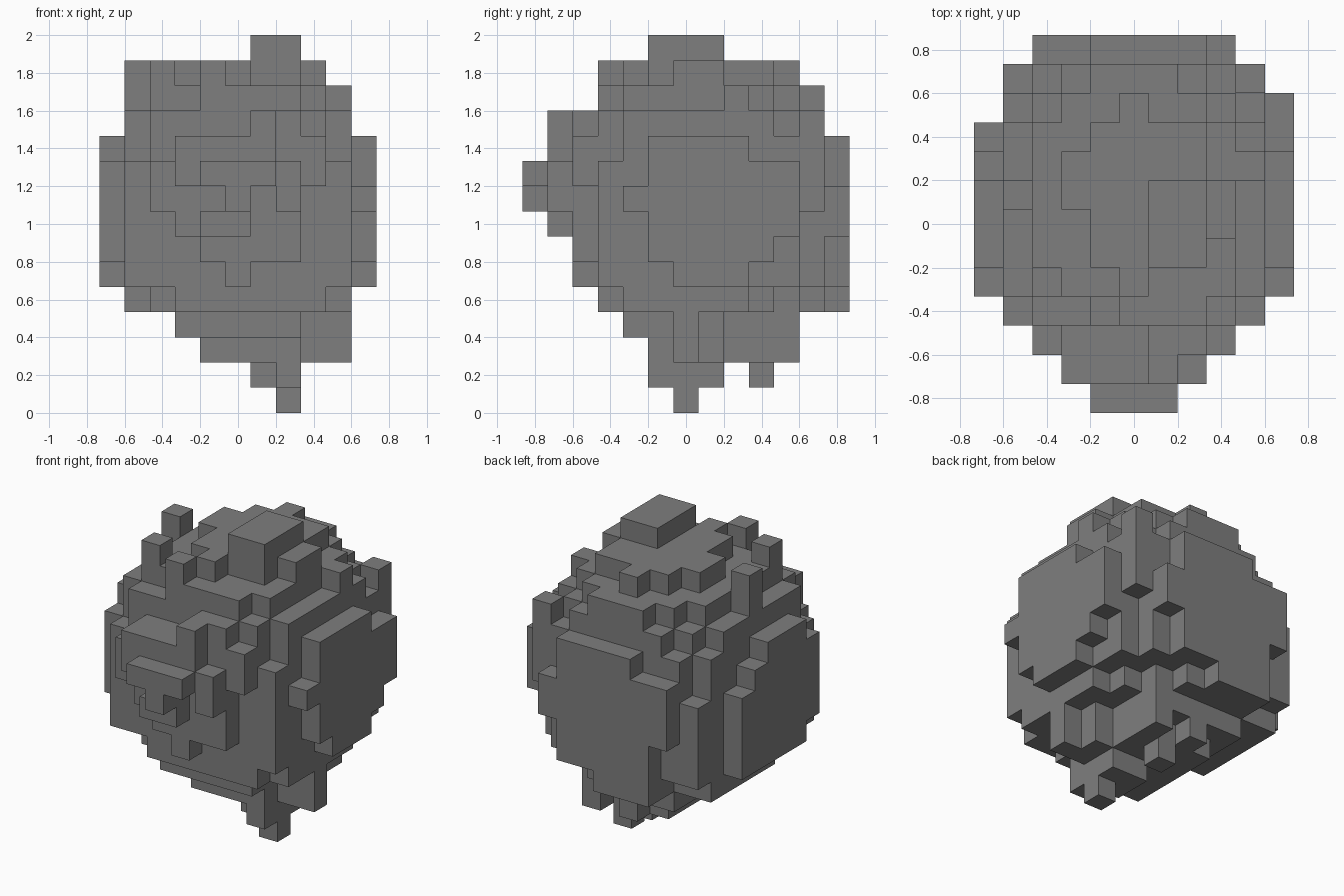
import bpy
import bmesh
from mathutils import Vector

if "Cube" in bpy.data.objects:
    bpy.data.objects.remove(bpy.data.objects["Cube"], do_unlink=True)

CELL = 2 / 15
SIZE = Vector((11, 13, 15))
cells = set()


def block(x, y, z):
    """Fill a box of cells; each range is start, end."""
    cells.update((i, j, k) for i in range(*x) for j in range(*y) for k in range(*z))


def inside_core(i, j, k):
    """Rounded boulder, tapered towards the bottom front and chipped at its corners."""
    p = 2.3
    d = (abs(i - 5) / 5.3) ** p + (abs(j - 6.5) / 5.8) ** p + (abs(k - 7.5) / 6.5) ** p
    flank = i in (1, 9)
    if d >= 1 or (flank and k > 11) or (flank and j == 3 and k > 9) or (j == 3 and k > 11):
        return False
    if k < 4:
        return 6 - k <= i < 8 and 7 - k <= j < 11
    return k > 4 or (2 * i + j >= 8 and i + j < 18)


# rounded core and its square terraces
for i in range(1, 10):
    for j in range(3, 12):
        for k in range(2, 13):
            if inside_core(i, j, k):
                cells.add((i, j, k))
block(x=(1, 9), y=(4, 11), z=(5, 11))
block(x=(1, 10), y=(4, 10), z=(5, 12))
block(x=(2, 9), y=(4, 11), z=(5, 12))
block(x=(2, 8), y=(4, 11), z=(4, 5))
block(x=(1, 2), y=(6, 11), z=(4, 5))
block(x=(3, 9), y=(4, 10), z=(11, 13))
block(x=(4, 8), y=(3, 4), z=(11, 13))

# top plateau, knob and small peaks
block(x=(4, 8), y=(5, 10), z=(12, 14))
block(x=(3, 4), y=(7, 9), z=(12, 14))
block(x=(5, 6), y=(4, 11), z=(12, 14))
block(x=(6, 8), y=(5, 8), z=(14, 15))
block(x=(8, 9), y=(6, 8), z=(11, 14))
block(x=(1, 2), y=(7, 8), z=(11, 14))
block(x=(2, 3), y=(4, 5), z=(11, 14))
block(x=(9, 10), y=(8, 9), z=(11, 13))
block(x=(4, 5), y=(3, 4), z=(13, 14))
block(x=(4, 7), y=(11, 12), z=(10, 13))

# front ridges
block(x=(3, 7), y=(1, 3), z=(9, 11))
block(x=(6, 7), y=(1, 3), z=(11, 12))
block(x=(7, 8), y=(1, 3), z=(8, 10))
block(x=(7, 8), y=(2, 4), z=(8, 12))
block(x=(4, 7), y=(0, 2), z=(9, 10))
block(x=(5, 6), y=(0, 2), z=(8, 9))
block(x=(4, 6), y=(1, 2), z=(7, 8))
block(x=(3, 8), y=(2, 3), z=(7, 9))
block(x=(4, 8), y=(2, 3), z=(6, 7))
block(x=(5, 6), y=(2, 3), z=(5, 6))
block(x=(2, 3), y=(2, 3), z=(8, 10))
block(x=(8, 9), y=(2, 4), z=(9, 11))
block(x=(2, 9), y=(3, 4), z=(5, 11))
block(x=(9, 10), y=(3, 4), z=(5, 10))
block(x=(1, 2), y=(3, 4), z=(6, 10))

# plate on the left (+x) side
block(x=(10, 11), y=(5, 11), z=(7, 10))
block(x=(10, 11), y=(5, 9), z=(6, 11))
block(x=(10, 11), y=(9, 10), z=(6, 7))
block(x=(10, 11), y=(6, 9), z=(5, 6))
block(x=(10, 11), y=(4, 5), z=(8, 9))
block(x=(9, 10), y=(11, 12), z=(8, 12))

# plate on the right (-x) side
block(x=(0, 1), y=(5, 8), z=(5, 11))
block(x=(0, 1), y=(4, 5), z=(6, 10))
block(x=(0, 1), y=(8, 9), z=(5, 10))
block(x=(0, 1), y=(9, 10), z=(5, 9))
block(x=(1, 2), y=(11, 12), z=(5, 9))

# plate on the back
block(x=(4, 8), y=(11, 13), z=(5, 11))
block(x=(3, 4), y=(11, 13), z=(4, 10))
block(x=(4, 6), y=(11, 13), z=(4, 5))
block(x=(2, 3), y=(11, 13), z=(7, 10))
block(x=(8, 9), y=(11, 13), z=(7, 9))

# hanging spikes underneath
block(x=(7, 8), y=(6, 7), z=(0, 2))
block(x=(7, 8), y=(5, 8), z=(1, 3))
block(x=(6, 7), y=(6, 8), z=(1, 3))
block(x=(6, 7), y=(9, 10), z=(1, 3))
block(x=(7, 8), y=(10, 11), z=(2, 4))
block(x=(9, 10), y=(6, 7), z=(2, 5))
block(x=(8, 9), y=(6, 8), z=(2, 5))

# skin the filled cells with exposed faces only
bm = bmesh.new()
corners = {}


def corner(v):
    key = tuple(round(c) for c in v)
    if key not in corners:
        x, y, z = v
        corners[key] = bm.verts.new(((x - SIZE.x / 2) * CELL, (y - SIZE.y / 2) * CELL, z * CELL))
    return corners[key]


axes = [Vector(a) for a in ((1, 0, 0), (0, 1, 0), (0, 0, 1))]
for cell in sorted(cells):
    base = Vector(cell)
    for a in range(3):
        n, u, w = axes[a], axes[(a + 1) % 3], axes[(a + 2) % 3]
        for side in (1, -1):
            if tuple(round(c) for c in base + n * side) in cells:
                continue
            o = base + n if side > 0 else base
            ring = [o, o + u, o + u + w, o + w]
            bm.faces.new([corner(v) for v in ring[::side]])

mesh = bpy.data.meshes.new("boulder")
bm.to_mesh(mesh)
bm.free()
boulder = bpy.data.objects.new("boulder", mesh)
bpy.context.collection.objects.link(boulder)

# single stone colour
stone = bpy.data.materials.new("stone grey")
stone.use_nodes = True
grey = (0.21, 0.21, 0.21, 1)
stone.diffuse_color = grey
stone.node_tree.nodes["Principled BSDF"].inputs["Base Color"].default_value = grey
mesh.materials.append(stone)
